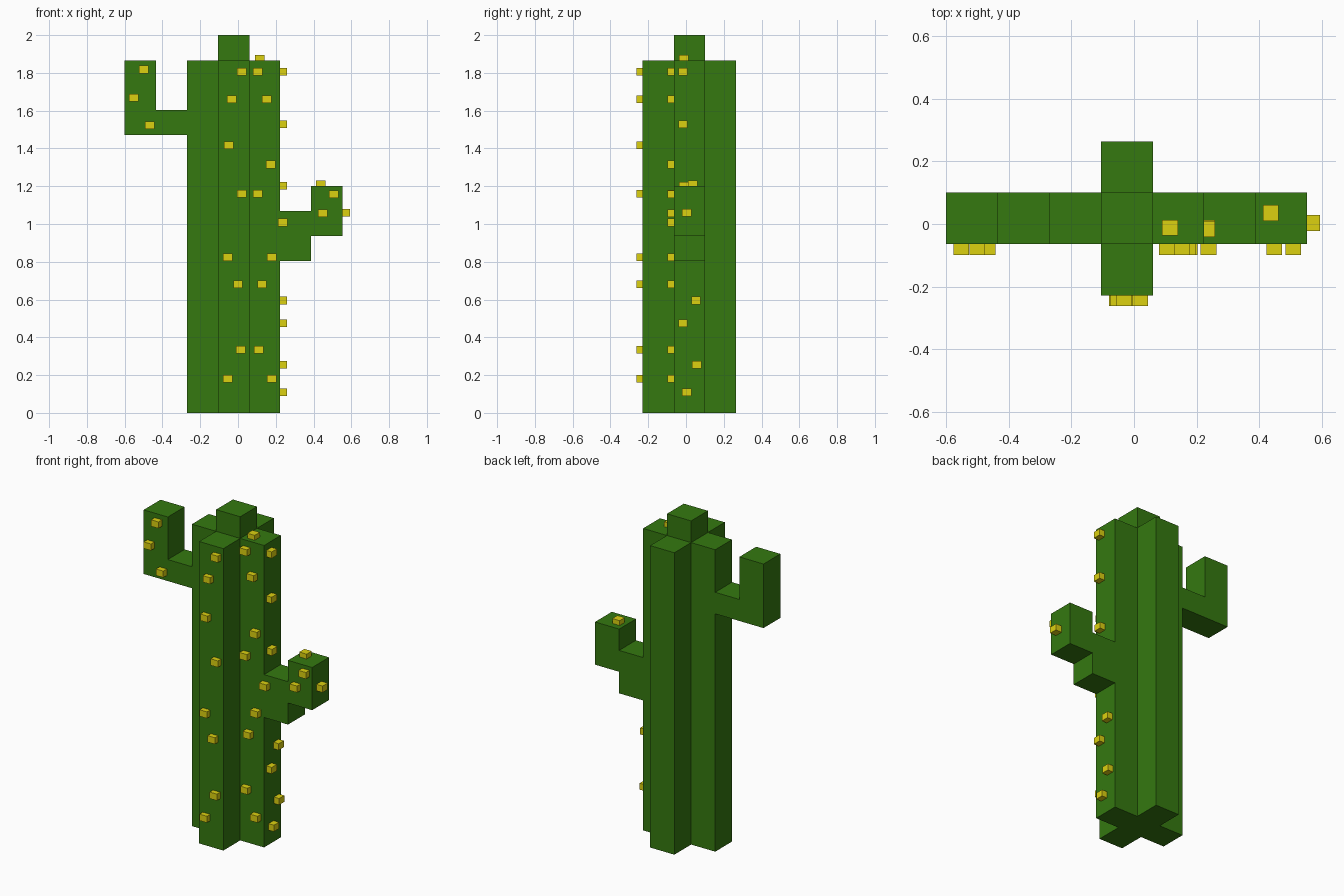
import bpy, bmesh
from mathutils import Vector

if "Cube" in bpy.data.objects:
    bpy.data.objects.remove(bpy.data.objects["Cube"])


def material(name, rgb):
    m = bpy.data.materials.new(name)
    m.diffuse_color = (*rgb, 1)
    m.use_nodes = True
    m.node_tree.nodes["Principled BSDF"].inputs["Base Color"].default_value = m.diffuse_color
    return m


GREEN = material("cactus_green", (0.035, 0.19, 0.005))
YELLOW = material("thorn_yellow", (0.72, 0.64, 0.005))


def finish(name, bm, mat):
    bmesh.ops.recalc_face_normals(bm, faces=bm.faces)
    mesh = bpy.data.meshes.new(name)
    bm.to_mesh(mesh)
    bm.free()
    mesh.materials.append(mat)
    obj = bpy.data.objects.new(name, mesh)
    bpy.context.collection.objects.link(obj)


def prism(name, points, offset):
    """Extrude a flat outline along an offset into a solid."""
    bm = bmesh.new()
    face = bm.faces.new([bm.verts.new(p) for p in points])
    top = bmesh.ops.extrude_face_region(bm, geom=[face], use_keep_orig=True)
    moved = [v for v in top["geom"] if isinstance(v, bmesh.types.BMVert)]
    bmesh.ops.translate(bm, verts=moved, vec=Vector(offset))
    finish(name, bm, GREEN)


# Grid lines shared by the ribs and arms
XA, XB, XC, XD = -0.27, -0.105, 0.06, 0.223
YA, YB, YC, YD = -0.229, -0.064, 0.1, 0.264
TOP = 1.866

# Trunk with a plus-shaped section, and the raised centre on top
plus = [(XB, YA), (XC, YA), (XC, YB), (XD, YB), (XD, YC), (XC, YC),
        (XC, YD), (XB, YD), (XB, YC), (XA, YC), (XA, YB), (XB, YB)]
prism("trunk", [(x, y, 0) for x, y in plus], (0, 0, TOP))
prism("crown", [(x, y, TOP) for x, y in
                [(XB, YB), (XC, YB), (XC, YC), (XB, YC)]], (0, 0, 2 - TOP))

# Bent arms, drawn from the front and extruded in depth
left = [(XA, 1.47), (XA, 1.603), (-0.435, 1.603), (-0.435, TOP), (-0.6, TOP), (-0.6, 1.47)]
right = [(XD, 0.803), (0.387, 0.803), (0.387, 0.936), (0.552, 0.936),
         (0.552, 1.2), (0.387, 1.2), (0.387, 1.068), (XD, 1.068)]
for name, outline in (("left_arm", left), ("right_arm", right)):
    prism(name, [(x, YB, z) for x, z in outline], (0, YC - YB, 0))


def thorns(name, places, size):
    """Small boxes centred on the given places."""
    bm = bmesh.new()
    for p in places:
        cube = bmesh.ops.create_cube(bm, size=1)
        for v in cube["verts"]:
            v.co = Vector(p) + Vector(a * b for a, b in zip(v.co, size))
    finish(name, bm, YELLOW)


# Thorns on the front rib
front_rib = [(0.02, 1.807), (-0.033, 1.66), (-0.05, 1.418), (0.02, 1.16),
             (-0.055, 0.825), (0, 0.68), (0.014, 0.335), (-0.055, 0.18)]
thorns("front_rib_thorns", [(x, YA - 0.012, z) for x, z in front_rib], (0.05, 0.04, 0.04))

# Thorns on the front of the right rib and of both arms
front_side = [(0.105, 1.807), (0.152, 1.66), (0.173, 1.315), (0.105, 1.16),
              (0.238, 1.008), (0.178, 0.825), (0.127, 0.68), (0.11, 0.335), (0.178, 0.18),
              (0.448, 1.057), (0.508, 1.157), (-0.5, 1.818), (-0.551, 1.668), (-0.467, 1.523)]
thorns("front_side_thorns", [(x, YB - 0.015, z) for x, z in front_side], (0.05, 0.04, 0.04))

# Thorns facing right
facing_right = [(-0.016, 1.807), (-0.016, 1.527), (-0.012, 1.203), (0.053, 0.595),
                (-0.016, 0.475), (0.057, 0.255), (0.005, 0.11)]
thorns("right_thorns", [(XD + 0.015, y, z) for y, z in facing_right] + [(0.573, 0.003, 1.06)],
       (0.042, 0.05, 0.04))

# Thorns on top surfaces
thorns("top_thorns", [(0.115, -0.012, TOP + 0.01), (0.437, 0.035, 1.21)], (0.05, 0.05, 0.04))
